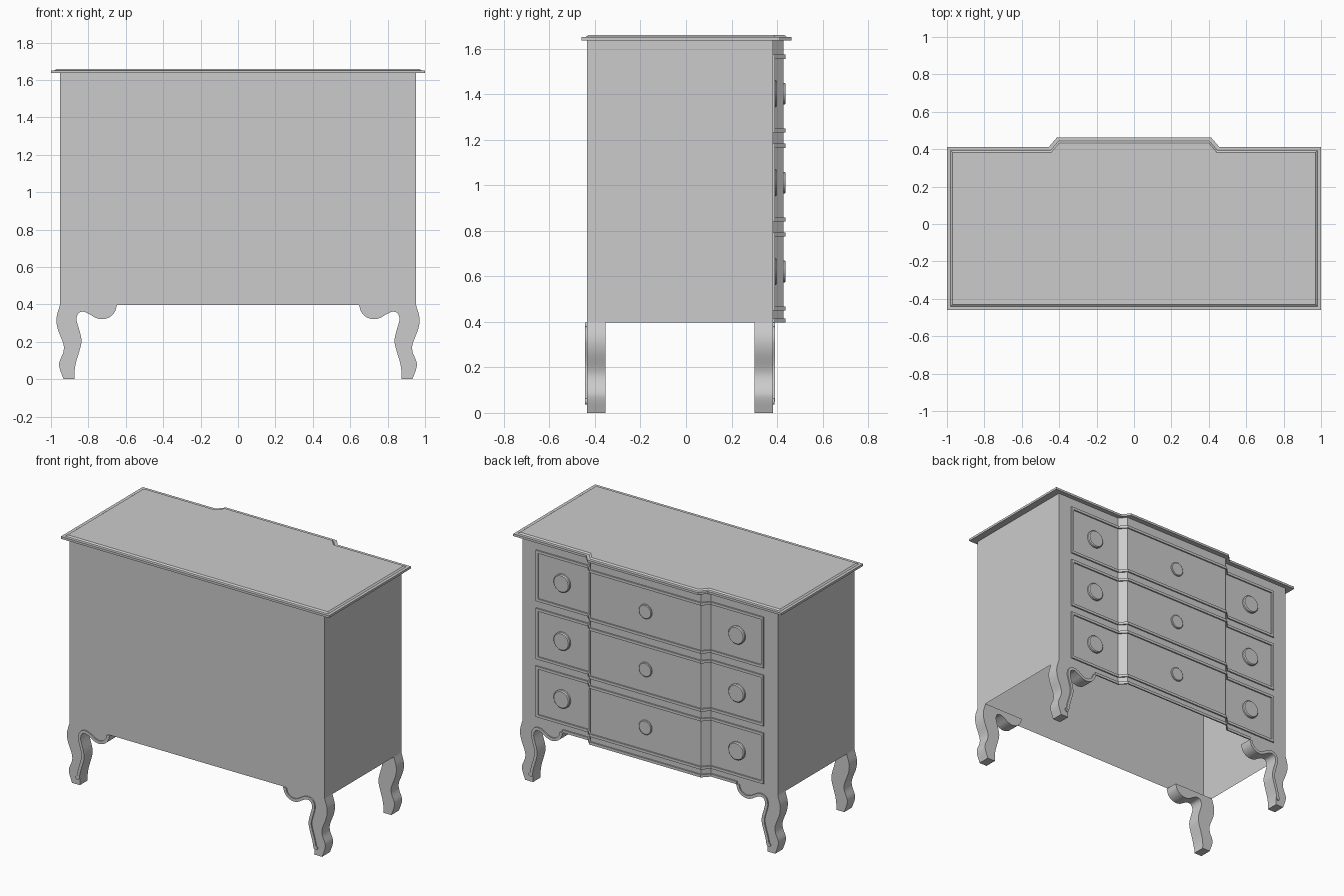
import bpy, bmesh, math
from mathutils import Vector

if "Cube" in bpy.data.objects:
    bpy.data.objects.remove(bpy.data.objects["Cube"], do_unlink=True)

GREY = (0.6, 0.6, 0.6, 1.0)
mat = bpy.data.materials.new("plain_grey")
mat.use_nodes = True
mat.diffuse_color = GREY
mat.node_tree.nodes["Principled BSDF"].inputs["Base Color"].default_value = GREY


def loft(name, rings, smooth=False, open_start=False):
    """Skin closed rings of 3D points and cap the ends."""
    bm = bmesh.new()
    loops = [[bm.verts.new(p) for p in ring] for ring in rings]
    n = len(loops[0])
    for a, b in zip(loops, loops[1:]):
        for i in range(n):
            j = (i + 1) % n
            bm.faces.new((a[i], a[j], b[j], b[i]))
    bm.faces.new(loops[-1])
    if not open_start:
        bm.faces.new(loops[0][::-1])
    bmesh.ops.recalc_face_normals(bm, faces=bm.faces)
    mesh = bpy.data.meshes.new(name)
    bm.to_mesh(mesh)
    bm.free()
    mesh.materials.append(mat)
    obj = bpy.data.objects.new(name, mesh)
    bpy.context.collection.objects.link(obj)
    if smooth:
        bpy.ops.object.select_all(action='DESELECT')
        obj.select_set(True)
        bpy.context.view_layer.objects.active = obj
        bpy.ops.object.shade_smooth_by_angle(angle=math.radians(35))
    return obj


def prism_z(name, plan, z0, z1, **kw):
    return loft(name, [[(x, y, z) for x, y in plan] for z in (z0, z1)], **kw)


def prism_y(name, outline, y0, y1, **kw):
    return loft(name, [[(x, y, z) for x, z in outline] for y in (y0, y1)], **kw)


def break_front(half, side_y, mid_y, grow=0.0):
    """Plan line of the stepped drawer front, from +x to -x."""
    k = 0.42 * grow
    right = [(half, side_y + grow), (0.455 + k, side_y + grow), (0.412 + k, mid_y + grow)]
    return right + [(-x, y) for x, y in reversed(right)]


def smooth_path(pts, steps=5):
    """Catmull-Rom curve through the points."""
    p = [Vector(q) for q in pts]
    p = [2 * p[0] - p[1]] + p + [2 * p[-1] - p[-2]]
    out = []
    for a, b, c, d in zip(p, p[1:], p[2:], p[3:]):
        for s in range(steps):
            t = s / steps
            out.append(0.5 * (2 * b + (c - a) * t + (2 * a - 5 * b + 4 * c - d) * t ** 2
                              + (3 * b - a - 3 * c + d) * t ** 3))
    return out + [p[-2]]


# Carcass, open underneath
SIDE_Y, MID_Y, BACK_Y = 0.382, 0.428, -0.436
BOTTOM, TOP = 0.397, 1.637
plan = [(-0.952, BACK_Y), (0.952, BACK_Y)] + break_front(0.952, SIDE_Y, MID_Y)
prism_z("carcass", plan, BOTTOM, TOP, open_start=True)


# Table top with a raised, chamfered field
def top_ring(inset, z):
    line = break_front(1 - inset, 0.413, 0.463, -inset)
    return [(x, y, z) for x, y in [(inset - 1, inset - 0.46), (1 - inset, inset - 0.46)] + line]


loft("table_top", [top_ring(0, TOP), top_ring(0, 1.652), top_ring(0.02, 1.652),
                   top_ring(0.03, 1.66)])

# Drawer frames: rails follow the stepped front, stiles close the ends
RAISE, WIDE = 0.009, 0.018


def rail(name, half, z):
    inner = break_front(half, SIDE_Y, MID_Y)
    outer = break_front(half, SIDE_Y, MID_Y, RAISE)
    prism_z(name, inner + outer[::-1], z, z + WIDE)


def knob(name, x, y, z, radius, depth):
    rings = []
    for r, d in ((radius, 0), (radius, 0.65 * depth), (radius * 0.9, depth)):
        rings.append([(x + r * math.cos(a), y + d, z + r * math.sin(a))
                      for a in (2 * math.pi * i / 32 for i in range(32))])
    loft(name, rings, smooth=True)


for level, low in (("lower", 0.45), ("middle", 0.84), ("upper", 1.231)):
    high = low + 0.343
    rail(level + "_drawer_bottom_rail", 0.85, low)
    rail(level + "_drawer_top_rail", 0.85, high - WIDE)
    for side, s in (("left", 1), ("right", -1)):
        stile = [(s * x, y) for x, y in ((0.85, SIDE_Y), (0.85, SIDE_Y + RAISE),
                                         (0.832, SIDE_Y + RAISE), (0.832, SIDE_Y))]
        prism_z(f"{level}_drawer_{side}_stile", stile, low + WIDE, high - WIDE)
        knob(f"{level}_drawer_{side}_knob", s * 0.652, SIDE_Y, (low + high) / 2, 0.06, 0.018)
    knob(level + "_drawer_centre_knob", 0, MID_Y, (low + high) / 2, 0.048, 0.01)
rail("base_rail", 0.65, BOTTOM)

# Cabriole legs with a scrolled bracket and a bead along the inner edge
outer_edge = smooth_path([(0.952, 0.397), (0.97, 0.33), (0.964, 0.27), (0.934, 0.19),
                          (0.934, 0.145), (0.954, 0.095), (0.954, 0.06), (0.933, 0)])
inner_edge = smooth_path([(0.874, 0), (0.874, 0.04), (0.866, 0.09), (0.847, 0.155),
                          (0.837, 0.2), (0.842, 0.24), (0.858, 0.295), (0.863, 0.325),
                          (0.853, 0.353), (0.826, 0.361), (0.794, 0.348), (0.762, 0.329),
                          (0.725, 0.321), (0.687, 0.332), (0.66, 0.358), (0.647, 0.397)])
leg_outline = outer_edge + inner_edge
bead_edge = [p for p in inner_edge if p.y > 0.045]
bead_inner = []
for i, p in enumerate(bead_edge):
    t = (bead_edge[min(i + 1, len(bead_edge) - 1)] - bead_edge[max(i - 1, 0)]).normalized()
    q = p + 0.02 * Vector((t.y, -t.x))
    bead_inner.append(Vector((q.x, min(q.y, BOTTOM))))
bead_outline = bead_edge + bead_inner[::-1]
foot_dot = [(0.888 + 0.014 * math.cos(i * math.pi / 8), 0.05 + 0.014 * math.sin(i * math.pi / 8))
            for i in range(16)]

for side, s in (("left", 1), ("right", -1)):
    for end, y0, y1, face, out in (("drawer_side", 0.301, SIDE_Y, SIDE_Y, 1),
                                   ("plain_side", BACK_Y, -0.353, BACK_Y, -1)):
        for part, shape, a, b in (("leg", leg_outline, y0, y1),
                                  ("leg_bead", bead_outline, face, face + out * 0.008),
                                  ("leg_foot_dot", foot_dot, face, face + out * 0.007)):
            prism_y(f"{end}_{side}_{part}", [(s * x, z) for x, z in shape], a, b, smooth=True)
